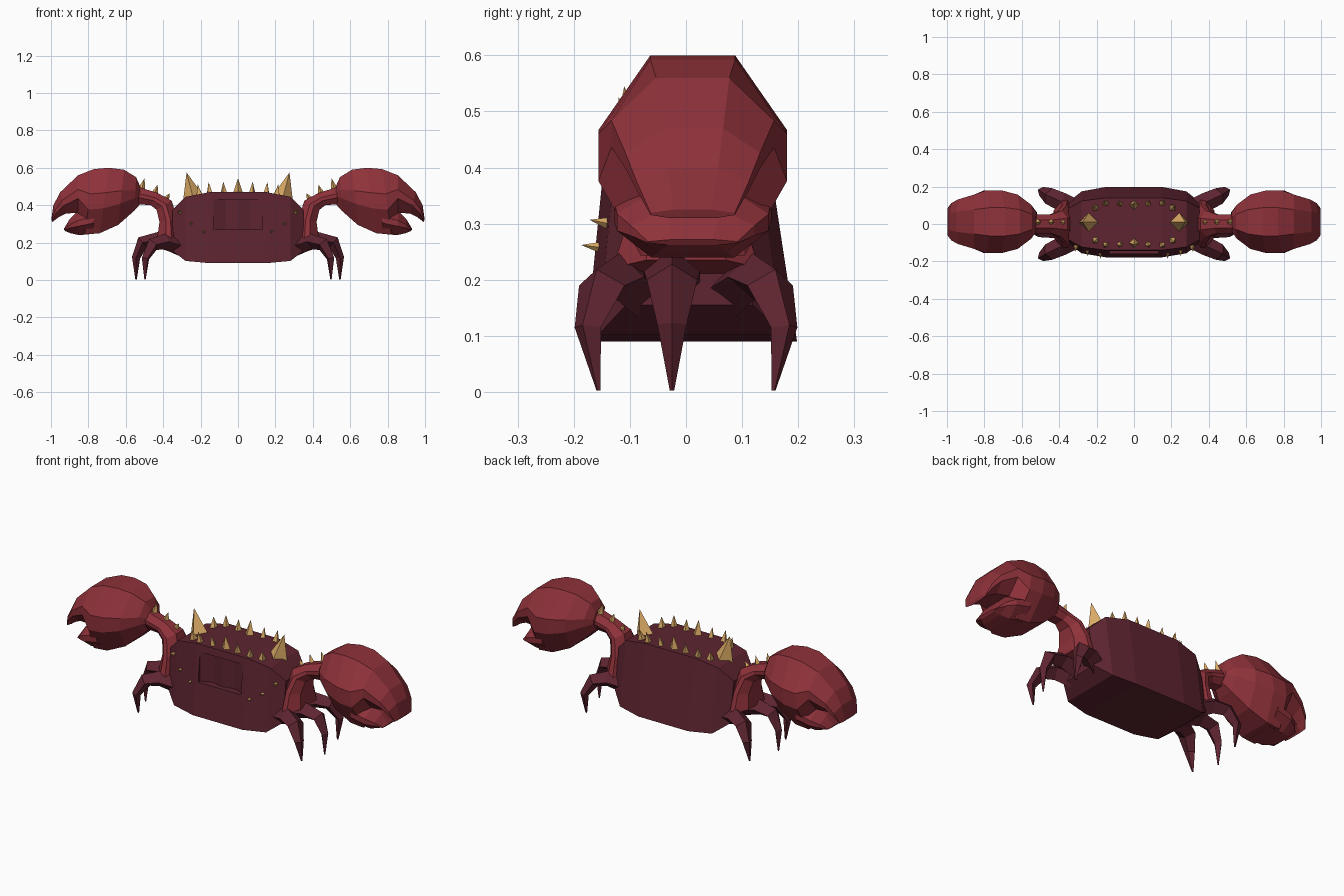
import bpy, bmesh, math
from mathutils import Vector

if "Cube" in bpy.data.objects:
    bpy.data.objects.remove(bpy.data.objects["Cube"])


def material(name, rgb):
    m = bpy.data.materials.new(name)
    m.diffuse_color = (*rgb, 1)
    m.use_nodes = True
    m.node_tree.nodes["Principled BSDF"].inputs["Base Color"].default_value = m.diffuse_color
    return m


SHELL = material("dark maroon", (0.112, 0.018, 0.030))
CLAW = material("brick red", (0.270, 0.031, 0.042))
HORN = material("horn gold", (0.700, 0.400, 0.130))


def finish(name, bm, mat, mirror=False):
    bmesh.ops.recalc_face_normals(bm, faces=bm.faces)
    me = bpy.data.meshes.new(name)
    bm.to_mesh(me)
    bm.free()
    me.materials.append(mat)
    ob = bpy.data.objects.new(name, me)
    bpy.context.collection.objects.link(ob)
    if mirror:
        ob.modifiers.new("mirror", 'MIRROR').use_axis[0] = True
    return ob


def loft(name, rings, mat, mirror=False):
    """Skin a list of equal-length rings and cap both ends."""
    bm = bmesh.new()
    vs = [[bm.verts.new(p) for p in r] for r in rings]
    n = len(vs[0])
    for a, b in zip(vs, vs[1:]):
        for i in range(n):
            j = (i + 1) % n
            bm.faces.new((a[i], a[j], b[j], b[i]))
    bm.faces.new(vs[0])
    bm.faces.new(vs[-1])
    return finish(name, bm, mat, mirror)


def octagon(x0, z0, x1, z1, w, cy=0.0):
    """Ring from a lower point to an upper point, with half width w along y."""
    lo, hi = Vector((x0, cy, z0)), Vector((x1, cy, z1))
    shape = [(0, -.55), (0, .55), (.38, 1), (.62, 1), (1, .45), (1, -.45), (.62, -1), (.38, -1)]
    return [lo.lerp(hi, t) + Vector((0, k * w, 0)) for t, k in shape]


# body: barrel-shaped box, wider at the bottom
rings = []
for x, zb, zt, k in [(-.35, .155, .375, .6), (-.28, .102, .445, .88), (-.15, .09, .47, 1),
                     (.15, .09, .47, 1), (.28, .102, .445, .88), (.35, .155, .375, .6)]:
    rings.append([(x, -.178 * k, zb), (x, .198 * k, zb), (x, .14 * k, zt), (x, -.14 * k, zt)])
body = loft("body", rings, SHELL)

# recess in the face
plan = [(-.13, -.3), (.13, -.3), (.13, -.145), (.065, -.12), (0, -.135), (-.065, -.12), (-.13, -.145)]
cutter = loft("face_cutter", [[(x, y, z) for x, y in plan] for z in (.27, .43)], SHELL)
cutter.hide_render = True
cutter.hide_viewport = True
cut = body.modifiers.new("face recess", 'BOOLEAN')
cut.operation = 'DIFFERENCE'
cut.solver = 'EXACT'
cut.object = cutter

# arms
loft("arms", [octagon(.43, .235, .31, .20, .13), octagon(.42, .31, .325, .33, .10),
              octagon(.435, .375, .355, .425, .07), octagon(.467, .40, .43, .465, .05),
              octagon(.53, .405, .54, .50, .05)], CLAW, True)

# claws: palm with the upper finger, then the lower finger
palm = [(.515, .415, .525, .505, .05), (.555, .37, .545, .55, .09), (.64, .295, .61, .59, .145),
        (.74, .25, .69, .60, .168), (.82, .243, .77, .593, .168), (.855, .36, .855, .56, .145),
        (.92, .355, .95, .47, .12), (.96, .335, .987, .40, .10), (.992, .31, .998, .325, .075)]
loft("claw_uppers", [octagon(*p, .012) for p in palm], CLAW, True)
finger = [(.77, .247, .77, .40, .14), (.85, .24, .86, .365, .135), (.895, .25, .90, .325, .11),
          (.925, .262, .932, .272, .08)]
loft("claw_lower_fingers", [octagon(*p, .012) for p in finger], CLAW, True)


# legs: four-sided tapering tubes
def leg(name, path, sizes):
    pts = [Vector(p) for p in path]
    flat = pts[2] - pts[0]
    side = Vector((-flat.y, flat.x, 0)).normalized()
    rings = []
    for i, p in enumerate(pts):
        d = (pts[min(i + 1, len(pts) - 1)] - pts[max(i - 1, 0)]).normalized()
        up = d.cross(side).normalized()
        w, t = sizes[i]
        rings.append([p + side * w, p + up * t, p - side * w, p - up * t])
    loft(name, rings, SHELL, True)


SIZES = [(.05, .05), (.05, .042), (.045, .036), (.026, .022), (.004, .004)]
leg("middle_legs", [(.32, -.025, .19), (.43, -.025, .215), (.51, -.025, .20),
                    (.545, -.025, .12), (.545, -.025, .003)], SIZES)
for name, s in (("front_legs", -1), ("back_legs", 1)):
    leg(name, [(.31, s * .08, .18), (.39, s * .12, .205), (.455, s * .15, .19),
               (.495, s * .175, .115), (.497, s * .156, .003)], SIZES)


# horns: four-sided cones, (base, tip, radius)
def horns(name, items, mirror=True):
    bm = bmesh.new()
    for base, tip, r in items:
        b, t = Vector(base), Vector(tip)
        rot = (t - b).to_track_quat('Z', 'Y')
        ring = [bm.verts.new(b + rot @ Vector((r * math.cos(a), r * math.sin(a), 0)))
                for a in (0, math.pi / 2, math.pi, 3 * math.pi / 2)]
        apex = bm.verts.new(t)
        bm.faces.new(ring)
        for i in range(4):
            bm.faces.new((ring[i], ring[(i + 1) % 4], apex))
    finish(name, bm, HORN, mirror)


rim = []
for s in (-1, 1):
    for x, y, z, h, r in [(.205, .085, .445, .065, .026), (.15, .11, .455, .07, .022),
                          (.075, .108, .46, .065, .02)]:
        rim.append(((x, s * y, z), (x * 1.05, s * (y + .01), z + h), r))
rim.append(((.24, .01, .44), (.275, .01, .575), .055))
horns("shell_horns", rim)
horns("centre_horns", [((0, s * .1, .455), (0, s * .11, .545), .03) for s in (-1, 1)], False)
horns("arm_horns", [((.385, .01, .43), (.365, .01, .465), .018),
                    ((.445, .01, .46), (.43, .01, .51), .02),
                    ((.515, .01, .485), (.50, .01, .545), .02)])
horns("face_horns", [((.31, -.115, .36), (.315, -.15, .375), .012),
                     ((.25, -.135, .30), (.25, -.172, .307), .012),
                     ((.18, -.145, .257), (.18, -.187, .262), .012)])
